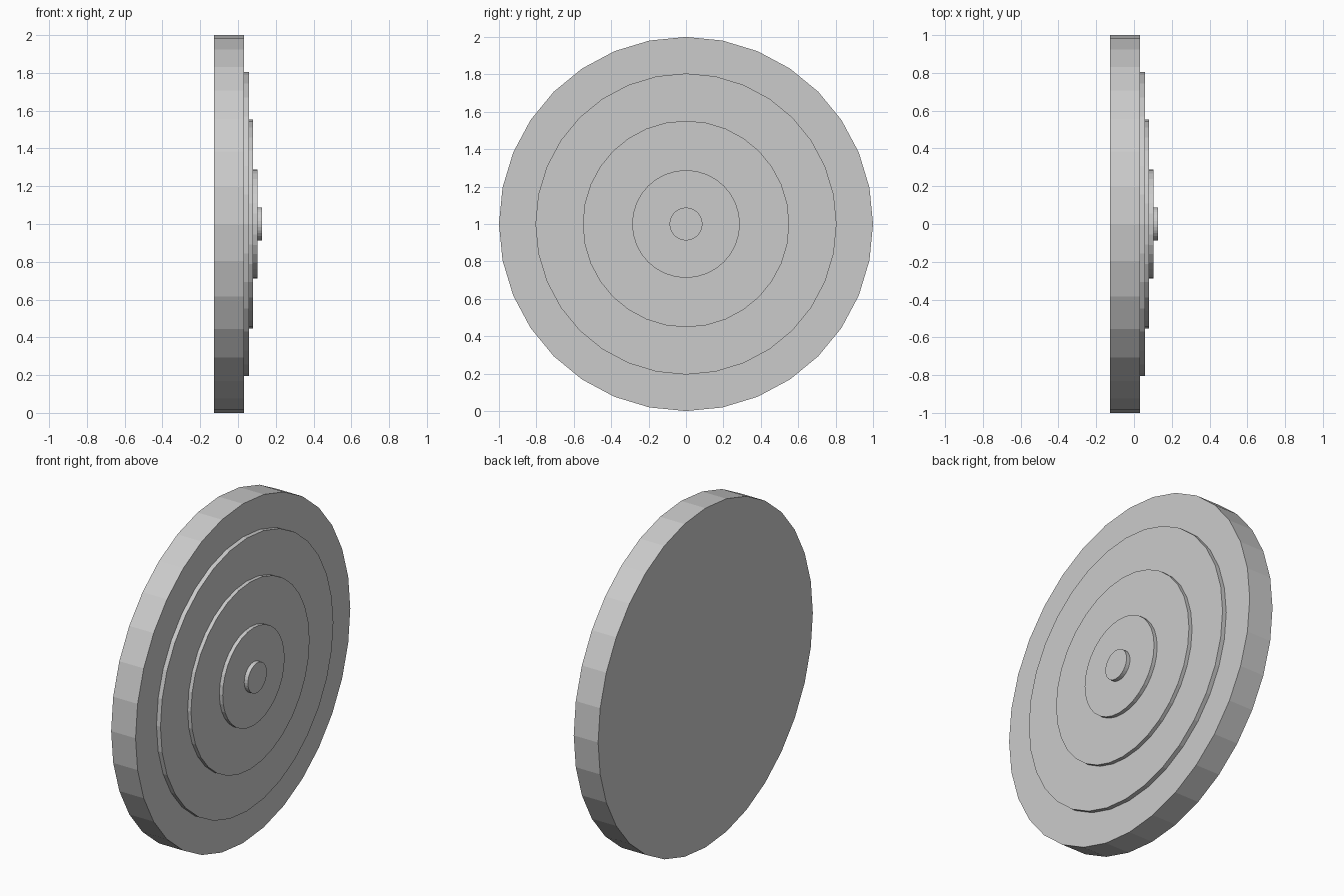
import bpy
import math

if "Cube" in bpy.data.objects:
    bpy.data.objects.remove(bpy.data.objects["Cube"])


def disc(name, radius, x_back, x_front):
    """Flat-faced 32-sided disc whose axis runs along x."""
    bpy.ops.mesh.primitive_cylinder_add(
        vertices=32, radius=radius, depth=x_front - x_back,
        location=((x_back + x_front) / 2, 0, 1), rotation=(0, math.pi / 2, 0))
    ob = bpy.context.object
    ob.name = name
    bpy.ops.object.transform_apply(location=False, rotation=True, scale=True)
    return ob


# Thick backing disc
disc("target_base", 1.0, -0.127, 0.032)

# Stepped rings, each slightly sunk into the one behind
x_back = 0.032
for name, radius, x_front in [
    ("outer_ring", 0.805, 0.058),
    ("middle_ring", 0.552, 0.080),
    ("inner_ring", 0.288, 0.102),
    ("bullseye", 0.088, 0.126),
]:
    disc(name, radius, x_back - 0.005, x_front)
    x_back = x_front
